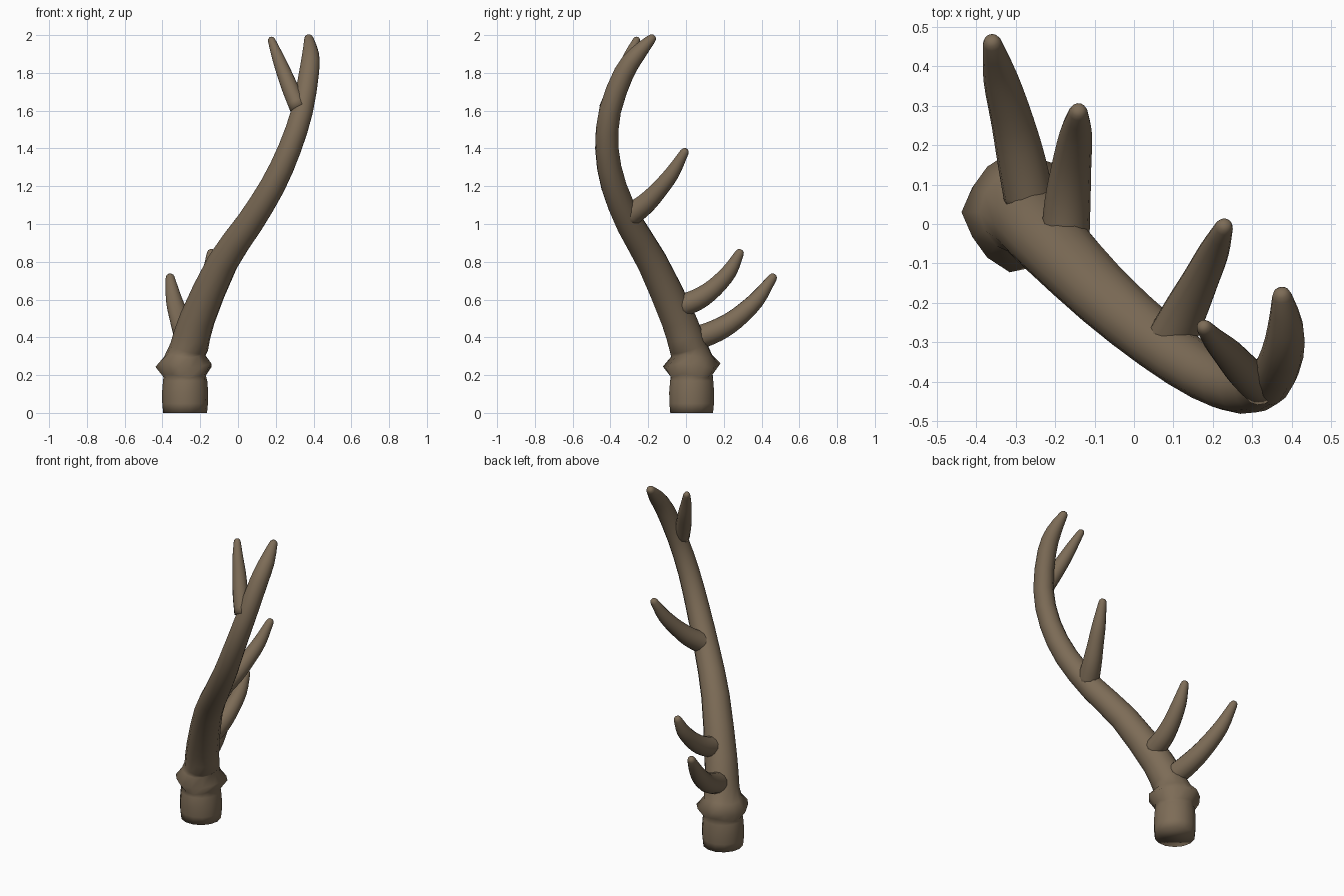
import bpy, bmesh, math
from mathutils import Vector

if "Cube" in bpy.data.objects:
    bpy.data.objects.remove(bpy.data.objects["Cube"])

horn = bpy.data.materials.new("antler brown")
horn.diffuse_color = (0.205, 0.15, 0.095, 1)
horn.use_nodes = True
horn.node_tree.nodes["Principled BSDF"].inputs["Base Color"].default_value = horn.diffuse_color
SIDES = 14


def finish(name, bm):
    bmesh.ops.recalc_face_normals(bm, faces=bm.faces)
    me = bpy.data.meshes.new(name)
    bm.to_mesh(me)
    bm.free()
    ob = bpy.data.objects.new(name, me)
    bpy.context.collection.objects.link(ob)
    me.materials.append(horn)
    bpy.ops.object.select_all(action='DESELECT')
    ob.select_set(True)
    bpy.context.view_layer.objects.active = ob
    bpy.ops.object.shade_smooth_by_angle(angle=math.radians(180))
    return ob


def skin(bm, rings):
    """Join rings of points into a closed skin with end caps."""
    rows = [[bm.verts.new(p) for p in ring] for ring in rings]
    n = len(rows[0])
    for a, b in zip(rows, rows[1:]):
        for i in range(n):
            j = (i + 1) % n
            bm.faces.new((a[i], a[j], b[j], b[i]))
    bm.faces.new(rows[0][::-1])
    bm.faces.new(rows[-1])


def smooth_path(pts, steps):
    """Catmull-Rom through (x, y, z, radius) points."""
    p = [Vector(q) for q in pts]
    p = [2 * p[0] - p[1]] + p + [2 * p[-1] - p[-2]]
    out = []
    for k in range(1, len(p) - 2):
        a, b, c, d = p[k - 1:k + 3]
        for s in range(steps):
            t = s / steps
            out.append(0.5 * (2 * b + (c - a) * t + (2 * a - 5 * b + 4 * c - d) * t * t
                              + (3 * b - a - 3 * c + d) * t ** 3))
    return out + [p[-2]]


def foot_rings(profile):
    """Turned rings (radius, height, knobbliness) around the antler foot."""
    rings = []
    for r, z, w in profile:
        ring = []
        for k in range(SIDES):
            a = 2 * math.pi * k / SIDES
            rr = r + 0.008 * w * math.cos(5 * (a - math.pi))
            zz = z + 0.012 * min(1, 3 * w) * math.sin(3 * a + 2.6)
            ring.append(Vector((-0.28 + rr * math.cos(a), 0.03 + rr * math.sin(a), zz)))
        rings.append(ring)
    return rings


def tube(name, pts, steps=3, start=()):
    """Tapered, curved tube with a rounded tip, growing out of start rings."""
    path = smooth_path(pts, steps)
    pos = [q.to_3d() for q in path]
    rad = [q.w for q in path]
    rings, side = list(start), Vector((1, 0, 0))
    for i, c in enumerate(pos):
        t = (pos[min(i + 1, len(pos) - 1)] - pos[max(i - 1, 0)]).normalized()
        side = (side - t * side.dot(t)).normalized()
        up = t.cross(side)

        def ring(centre, r):
            return [centre + r * (math.cos(a) * side + math.sin(a) * up)
                    for a in (2 * math.pi * k / SIDES for k in range(SIDES))]
        rings.append(ring(c, rad[i]))
    for f, g in ((0.55, 0.8), (0.9, 0.4)):
        rings.append(ring(pos[-1] + t * rad[-1] * f, rad[-1] * g))
    bm = bmesh.new()
    skin(bm, rings)
    return finish(name, bm)


# Foot, knobbly ring and main curved beam as one skin
foot = foot_rings([(0.116, 0, 0), (0.121, 0.05, 0), (0.122, 0.11, 0),
                   (0.117, 0.17, 0), (0.112, 0.195, 0.3),
                   (0.149, 0.25, 1), (0.110, 0.30, 0.2)])
tube("main_beam", [
    (-0.258, 0.010, 0.35, 0.101), (-0.215, -0.042, 0.5, 0.094),
    (-0.080, -0.180, 0.8, 0.082), (0.058, -0.297, 1.0, 0.074),
    (0.182, -0.382, 1.2, 0.068), (0.274, -0.419, 1.4, 0.062),
    (0.340, -0.402, 1.6, 0.058), (0.376, -0.328, 1.8, 0.054),
    (0.384, -0.258, 1.9, 0.045), (0.375, -0.183, 1.980, 0.025)],
    steps=2, start=foot)

# Side tines
tube("brow_tine", [
    (-0.262, 0.045, 0.39, 0.064), (-0.285, 0.16, 0.435, 0.061),
    (-0.308, 0.26, 0.495, 0.054), (-0.338, 0.37, 0.595, 0.044),
    (-0.359, 0.458, 0.715, 0.024)])
tube("second_tine", [
    (-0.175, -0.045, 0.56, 0.062), (-0.168, 0.06, 0.600, 0.058),
    (-0.158, 0.15, 0.663, 0.050), (-0.147, 0.23, 0.75, 0.041),
    (-0.141, 0.283, 0.845, 0.024)])
tube("third_tine", [
    (0.085, -0.312, 1.035, 0.064), (0.13, -0.22, 1.103, 0.056),
    (0.167, -0.145, 1.18, 0.047), (0.201, -0.073, 1.27, 0.039),
    (0.228, -0.008, 1.38, 0.023)])
tube("crown_tine", [
    (0.322, -0.413, 1.612, 0.048), (0.280, -0.375, 1.710, 0.045),
    (0.240, -0.33, 1.81, 0.039), (0.205, -0.295, 1.9, 0.030),
    (0.178, -0.262, 1.972, 0.020)])
